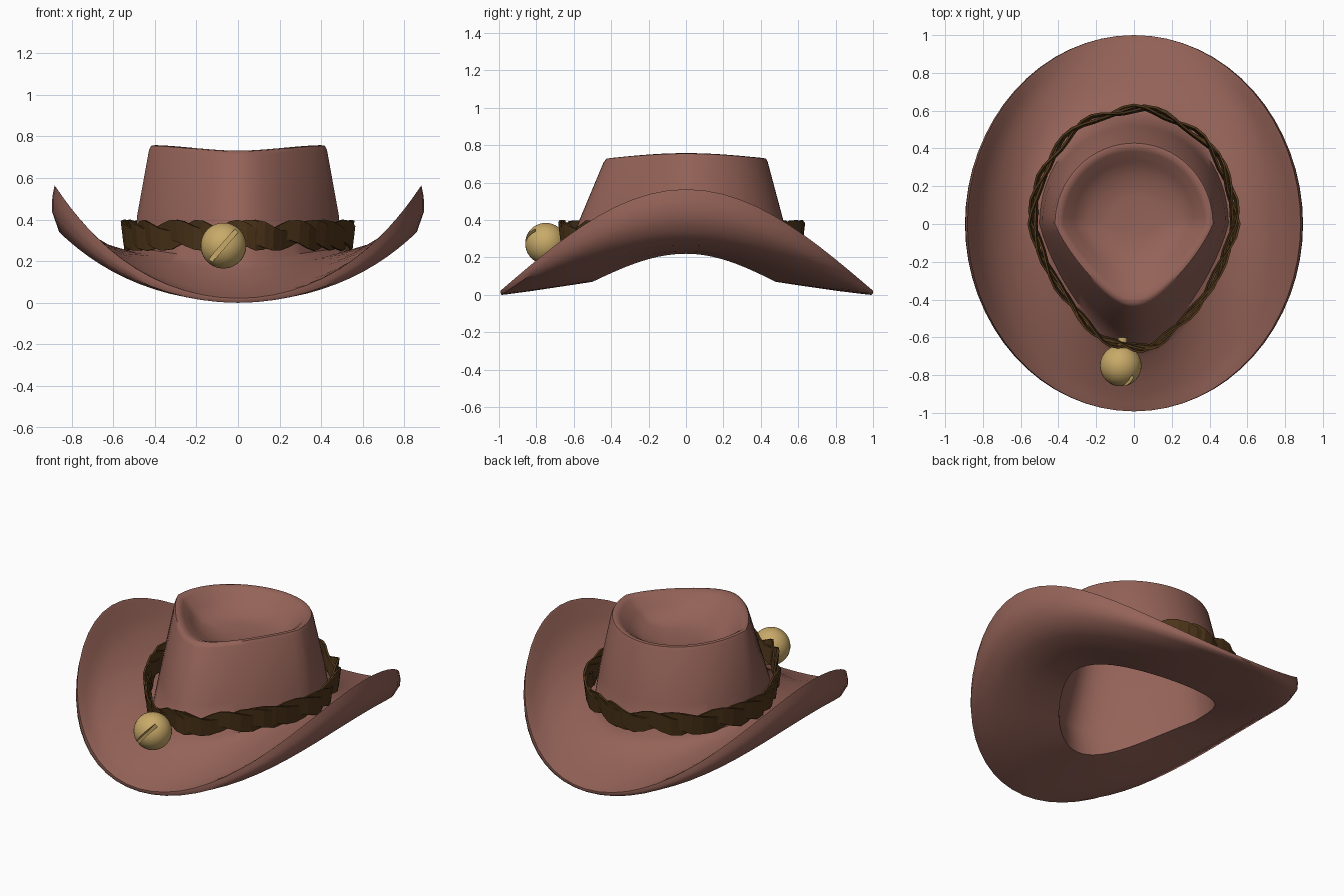
import bpy, bmesh, math
from mathutils import Vector, Matrix

cube = bpy.data.objects.get("Cube")
if cube:
    bpy.data.objects.remove(cube, do_unlink=True)


def material(name, rgb):
    m = bpy.data.materials.new(name)
    m.use_nodes = True
    m.diffuse_color = (*rgb, 1)
    m.node_tree.nodes["Principled BSDF"].inputs["Base Color"].default_value = (*rgb, 1)
    return m


FELT = material("felt brown", (0.30, 0.125, 0.098))
LEATHER = material("dark leather", (0.075, 0.036, 0.010))
BRASS = material("brass", (0.58, 0.40, 0.14))


def outline(angle, rx, front, back, point):
    """Oval that is pinched towards the front."""
    c, s = math.cos(angle), math.sin(angle)
    pinch = 1 - point * max(0, -s)
    return rx * c * pinch, s * (front if s < 0 else back)


def add_object(name, bm, mat, smooth=None):
    bmesh.ops.recalc_face_normals(bm, faces=bm.faces)
    mesh = bpy.data.meshes.new(name)
    bm.to_mesh(mesh)
    bm.free()
    mesh.materials.append(mat)
    ob = bpy.data.objects.new(name, mesh)
    bpy.context.collection.objects.link(ob)
    if smooth:
        bpy.ops.object.select_all(action='DESELECT')
        ob.select_set(True)
        bpy.context.view_layer.objects.active = ob
        bpy.ops.object.shade_smooth_by_angle(angle=math.radians(smooth))
    return ob


def bridge(bm, a, b):
    n = len(a)
    for i in range(n):
        j = (i + 1) % n
        bm.faces.new((a[i], a[j], b[j], b[i]))


def loft(name, stations, mat, segments=64):
    """Stations: half width, front, back, point, height at sides, height at ends."""
    bm = bmesh.new()
    rings = []
    for rx, front, back, point, z_side, z_end in stations:
        ring = []
        for i in range(segments):
            a = math.tau * i / segments
            drop = 1 - math.cos(math.pi / 2 * math.sin(a))
            ring.append(bm.verts.new((*outline(a, rx, front, back, point),
                                      z_side + (z_end - z_side) * drop)))
        rings.append(ring)
    for a, b in zip(rings, rings[1:]):
        bridge(bm, a, b)
    bm.faces.new(rings[0])
    bm.faces.new(rings[-1])
    return add_object(name, bm, mat, 50)


# Hat body: dented top, crown, brim, rolled edge, underside, hollow inside
loft("hat_body", [
    (.13, .06, .15, .1, .61, .61),
    (.25, .16, .26, .2, .625, .625),
    (.32, .27, .33, .35, .68, .675),
    (.375, .36, .385, .42, .742, .718),
    (.40, .40, .41, .42, .758, .732),
    (.418, .425, .428, .42, .755, .728),
    (.428, .44, .437, .42, .735, .71),
    (.485, .57, .52, .38, .42, .40),
    (.50, .64, .57, .33, .26, .21),
    (.54, .70, .62, .22, .25, .16),
    (.64, .80, .74, .08, .285, .10),
    (.75, .89, .87, 0, .36, .06),
    (.83, .95, .95, 0, .46, .035),
    (.868, .985, .985, 0, .545, .025),
    (.882, .992, 1, 0, .565, .022),
    (.893, .992, 1, 0, .51, .008),
    (.895, .985, .99, 0, .44, 0),
    (.86, .95, .95, 0, .34, .004),
    (.75, .83, .82, 0, .265, .02),
    (.60, .63, .61, .1, .235, .05),
    (.45, .50, .48, .25, .22, .07),
    (.455, .53, .48, .33, .28, .25),
    (.385, .40, .39, .42, .69, .67),
    (.30, .25, .31, .35, .64, .64),
    (.20, .12, .20, .2, .59, .59),
], FELT)


# Hat band: thin ribbons that weave around each other
def ribbon(name, phase, waves, segments=60):
    bm = bmesh.new()
    corners = [[], [], [], []]
    for i in range(segments):
        a = math.tau * i / segments
        swing = math.sin(waves * a + phase)
        lift = math.cos(waves * a + phase)
        grow = .018 * swing
        z = .325 + .025 * lift
        half = .048 + .010 * swing
        for ring, (dr, dz) in zip(corners, ((0, -half), (.012, -half), (.012, half), (0, half))):
            # ribbon leans outwards at its top edge
            r = grow + dr + dz * .12
            x, y = outline(a, .53 + r, .65 + r, .60 + r, .27)
            ring.append(bm.verts.new((x, y, z + dz)))
    for k in range(4):
        bridge(bm, corners[k], corners[(k + 1) % 4])
    return add_object(name, bm, LEATHER)


for k in range(3):
    ribbon(f"band_ribbon_{k + 1}", math.tau * k / 3, 9 if k < 2 else 7)

# Bell with a slanted slot
CENTER = Vector((-.07, -.75, .275))
bm = bmesh.new()
bmesh.ops.create_uvsphere(bm, u_segments=32, v_segments=20, radius=.11,
                          matrix=Matrix.Translation(CENTER))
bell = add_object("bell", bm, BRASS, 40)

bm = bmesh.new()
tilt = Matrix.Rotation(math.radians(-49), 4, 'Y')
bmesh.ops.create_cube(bm, size=1, matrix=Matrix.Translation(CENTER + Vector((0, -.1, 0)))
                      @ tilt @ Matrix.Diagonal((.19, .10, .022, 1)))
cutter = add_object("slot_cutter", bm, BRASS)
cutter.hide_render = True
cutter.hide_viewport = True
cutter.display_type = 'WIRE'
cut = bell.modifiers.new("slot", 'BOOLEAN')
cut.operation = 'DIFFERENCE'
cut.object = cutter
cut.solver = 'EXACT'

# Short stem joining bell and band
bm = bmesh.new()
bmesh.ops.create_cone(bm, cap_ends=True, segments=10, radius1=.025, radius2=.025, depth=.08,
                      matrix=Matrix.Translation(CENTER + Vector((.01, .11, .03)))
                      @ Matrix.Rotation(math.pi / 2, 4, 'X'))
add_object("bell_stem", bm, BRASS, 40)
